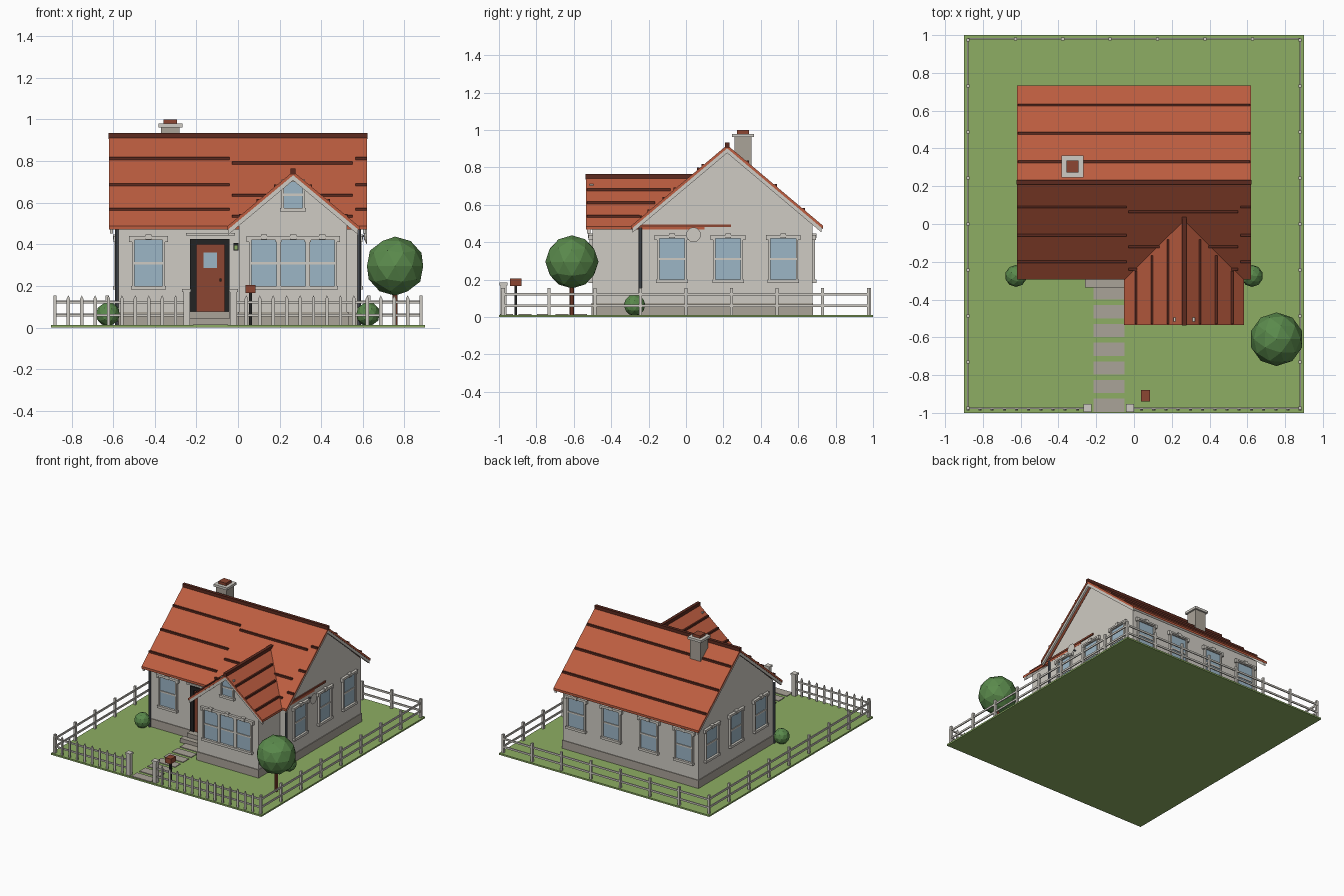
import bpy, bmesh, math
from mathutils import Matrix, Vector

if "Cube" in bpy.data.objects:
    bpy.data.objects.remove(bpy.data.objects["Cube"])


def material(name, hexcol):
    m = bpy.data.materials.new(name)
    c = [int(hexcol[i:i + 2], 16) / 255 for i in (0, 2, 4)]
    m.diffuse_color = [((v + 0.055) / 1.055) ** 2.4 if v > 0.04 else v / 12.92 for v in c] + [1]
    m.use_nodes = True
    m.node_tree.nodes["Principled BSDF"].inputs["Base Color"].default_value = m.diffuse_color
    return m


WALL = material("plaster", "cfcbc3")
STONE = material("stone", "aaa398")
ROOF = material("roof_red", "bd5d40")
BROWN = material("dark_brown_red", "5c2a1f")
DOOR = material("door_red", "8c4632")
GLASS = material("glass", "9cb6c6")
GRASS = material("grass", "8dae63")
LEAF = material("leaf_green", "5a8a4c")
BLACK = material("black", "232323")
SLATE = material("slate", "5a6068")


def finish(bm, name, mat):
    bmesh.ops.recalc_face_normals(bm, faces=bm.faces)
    me = bpy.data.meshes.new(name)
    bm.to_mesh(me)
    bm.free()
    me.materials.append(mat)
    ob = bpy.data.objects.new(name, me)
    bpy.context.collection.objects.link(ob)
    return ob


def boxes(name, mat, items, M=Matrix()):
    """Boxes given as (x0, x1, y0, y1, z0, z1), joined into one object."""
    bm = bmesh.new()
    for x0, x1, y0, y1, z0, z1 in items:
        T = Matrix.Translation(((x0 + x1) / 2, (y0 + y1) / 2, (z0 + z1) / 2))
        S = Matrix.Diagonal((x1 - x0, y1 - y0, z1 - z0, 1))
        bmesh.ops.create_cube(bm, size=1, matrix=M @ T @ S)
    return finish(bm, name, mat)


def prism(name, mat, profile, a0, a1, axis):
    """Profile of (u, z) pushed along x or y."""
    bm = bmesh.new()
    def place(u, z, a):
        return (a, u, z) if axis == "x" else (u, a, z)
    f = bm.faces.new([bm.verts.new(place(u, z, a0)) for u, z in profile])
    r = bmesh.ops.extrude_face_region(bm, geom=[f])
    d = Vector(place(0, 0, a1 - a0))
    bmesh.ops.translate(bm, vec=d, verts=[v for v in r["geom"] if isinstance(v, bmesh.types.BMVert)])
    return finish(bm, name, mat)


def chevron(c, half, top, eave, t):
    return [(c - half, eave), (c, top), (c + half, eave),
            (c + half, eave - t), (c, top - t), (c - half, eave - t)]


def cylinder(name, mat, r, p, depth, M=Matrix(), seg=8, r2=None):
    bm = bmesh.new()
    bmesh.ops.create_cone(bm, cap_ends=True, segments=seg, radius1=r, radius2=r if r2 is None else r2,
                          depth=depth, matrix=Matrix.Translation(p) @ M)
    return finish(bm, name, mat)


def ball(name, r, p):
    bm = bmesh.new()
    bmesh.ops.create_icosphere(bm, subdivisions=2, radius=r, matrix=Matrix.Translation(p))
    return finish(bm, name, LEAF)


def window(name, x, y, angle, w=0.135, z0=0.2, z1=0.42, lintel=True):
    M = Matrix.Translation((x, y, 0)) @ Matrix.Rotation(angle, 4, "Z")
    h, f, zm = w / 2, 0.012, (z0 + z1) / 2
    bars = [(-h - f, -h, -0.015, 0.005, z0 - f, z1 + f), (h, h + f, -0.015, 0.005, z0 - f, z1 + f),
            (-h, h, -0.015, 0.005, z1, z1 + f), (-h - f - 0.005, h + f + 0.005, -0.022, 0.005, z0 - 0.018, z0),
            (-h, h, -0.01, 0.005, zm - 0.006, zm + 0.006)]
    if lintel:
        e = h + 0.02
        bars += [(-e, e, -0.02, 0.005, z1 + 0.008, z1 + 0.02),
                 (-0.015, 0.015, -0.024, 0.005, z1 + 0.003, z1 + 0.028)]
        bars += [(s * e - 0.012, s * e + 0.006, -0.02, 0.005, z1 - 0.008, z1 + 0.02) if s > 0 else
                 (-e - 0.006, -e + 0.012, -0.02, 0.005, z1 - 0.008, z1 + 0.02) for s in (-1, 1)]
    boxes(name + "_frame", WALL, bars, M)
    boxes(name + "_glass", GLASS, [(-h, h, -0.005, 0.002, z0, z1)], M)


# Lawn and path
boxes("lawn", GRASS, [(-0.9, 0.9, -1, 1, 0, 0.012)])
boxes("path_slabs", STONE, [(-0.215, -0.05, -0.995 + 0.099 * i, -0.925 + 0.099 * i, 0.01, 0.017) for i in range(7)])

# House body and front wing
RY, RZ, WX = 0.22, 0.92, 0.265
prism("main_walls", WALL, [(-0.235, 0.01), (0.675, 0.01), (0.675, 0.5), (RY, 0.89), (-0.235, 0.5)], -0.578, 0.578, "x")
prism("wing_walls", WALL, [(0.005, 0.01), (0.525, 0.01), (0.525, 0.5), (WX, 0.725), (0.005, 0.5)], -0.5, -0.2, "y")
boxes("plinth", STONE, [(-0.583, 0.583, -0.24, 0.68, 0.01, 0.075), (0, 0.53, -0.506, -0.23, 0.01, 0.075)])

# Roofs with verge boards
prism("main_roof", ROOF, chevron(RY, 0.513, RZ, 0.488, 0.018), -0.62, 0.62, "x")
prism("wing_roof", ROOF, chevron(WX, 0.318, 0.75, 0.485, 0.018), -0.535, 0.1, "y")
for s in (-1, 1):
    prism("main_verge_board", WALL, chevron(RY, 0.505, RZ - 0.015, 0.48, 0.028), s * 0.6, s * 0.615, "x")
prism("wing_verge_board", WALL, chevron(WX, 0.312, 0.737, 0.476, 0.03), -0.528, -0.51, "y")
boxes("main_ridge_cap", BROWN, [(-0.622, 0.622, RY - 0.012, RY + 0.012, 0.905, 0.934)])
boxes("wing_ridge_cap", BROWN, [(WX - 0.012, WX + 0.012, -0.537, 0.04, 0.735, 0.765)])


# Roof battens
def mz(y):
    return RZ - abs(y - RY) * 0.842


def wz(x):
    return 0.75 - abs(x - WX) * 0.833


rows = [(-0.62, -0.04, y) for y in (0.09, -0.06, -0.2)]
rows += [(0.565, 0.62, y) for y in (0.09, -0.06, -0.2)]
rows += [(-0.03, 0.55, y) for y in (0.065, -0.12, -0.24)]
rows += [(-0.615, 0.615, y) for y in (0.33, 0.48, 0.63)]
boxes("main_roof_battens", BROWN,
      [(a, b, y - 0.006, y + 0.006, mz(y) - 0.008, mz(y) + 0.009) for a, b, y in rows])
cols = [WX + s * d for s in (-1, 1) for d in (0.085, 0.17, 0.255)]
boxes("wing_roof_battens", BROWN, [(x - 0.006, x + 0.006, -0.53, RY - 0.22 - abs(x - WX) * 0.98,
                                    wz(x) - 0.008, wz(x) + 0.009) for x in cols])
boxes("side_eave_strip", DOOR, [(0.57, 0.586, -0.28, 0.24, 0.482, 0.496)])

# Chimney
boxes("chimney_stack", STONE, [(-0.37, -0.28, 0.26, 0.35, 0.75, 0.965)])
boxes("chimney_cap", WALL, [(-0.383, -0.267, 0.247, 0.363, 0.962, 0.98)])
boxes("chimney_pot", DOOR, [(-0.357, -0.293, 0.273, 0.337, 0.98, 1.0)])

# Windows
window("front_window", -0.43, -0.235, 0)
for x in (0.125, 0.265, 0.405):
    window("bay_window", x, -0.5, 0, w=0.118)
window("gable_window", WX, -0.5, 0, w=0.09, z0=0.575, z1=0.7, lintel=False)
for y in (-0.075, 0.225, 0.52):
    window("right_window", 0.578, y, math.pi / 2)
    window("left_window", -0.578, y, -math.pi / 2)
for x in (-0.46, -0.16, 0.16, 0.46):
    window("back_window", x, 0.675, math.pi)

# Front door, canopy, lamp and steps
boxes("door_frame", BLACK, [(-0.23, -0.2, -0.255, -0.23, 0.075, 0.425), (-0.065, -0.04, -0.255, -0.23, 0.075, 0.425),
                            (-0.2, -0.065, -0.255, -0.23, 0.398, 0.425)])
boxes("door", DOOR, [(-0.2, -0.065, -0.245, -0.23, 0.075, 0.398)])
boxes("door_glass", GLASS, [(-0.167, -0.1, -0.25, -0.244, 0.287, 0.36)])
boxes("door_handle", BLACK, [(-0.09, -0.08, -0.256, -0.244, 0.22, 0.235)])
boxes("door_canopy", WALL, [(-0.25, -0.015, -0.275, -0.23, 0.442, 0.455)])
boxes("wall_lamp", BLACK, [(-0.022, 0.002, -0.265, -0.235, 0.37, 0.405)])
boxes("lamp_light", GRASS, [(-0.018, -0.002, -0.268, -0.264, 0.376, 0.395)])
boxes("door_steps", STONE, [(-0.23, -0.04, -0.295, -0.23, 0.01, 0.078), (-0.26, -0.035, -0.335, -0.29, 0.01, 0.045)])

# Downpipes and dish
for s in (-1, 1):
    cylinder("downpipe", SLATE, 0.009, (s * 0.583, -0.245, 0.245), 0.47)
cylinder("dish", WALL, 0.015, (0.612, 0.04, 0.44), 0.014, Matrix.Rotation(math.pi / 2, 4, "Y"), 12, 0.04)
boxes("dish_arm", SLATE, [(0.57, 0.61, 0.036, 0.044, 0.436, 0.444)])

# Rail fence on sides and back
posts = [(s * 0.88, -0.975 + 0.2437 * i) for s in (-1, 1) for i in range(9)]
posts += [(-0.88 + 0.2514 * i, 0.98) for i in range(1, 7)]
boxes("fence_posts", WALL, [(x - 0.008, x + 0.008, y - 0.008, y + 0.008, 0.01, 0.155) for x, y in posts])
rails = []
for z in (0.06, 0.122):
    rails += [(s * 0.88 - 0.004, s * 0.88 + 0.004, -0.98, 0.98, z - 0.007, z + 0.007) for s in (-1, 1)]
    rails += [(-0.88, 0.88, 0.976, 0.984, z - 0.007, z + 0.007)]
    rails += [(a, b, -0.98, -0.972, z - 0.006, z + 0.006) for a, b in ((-0.88, -0.25), (-0.02, 0.88))]
boxes("fence_rails", WALL, rails)

# Pointed pickets and gate pillars at the front
for a, b, n in ((-0.88, -0.3, 10), (0.04, 0.88, 14)):
    for i in range(n):
        x = a + (b - a) * i / (n - 1)
        prism("picket", WALL, [(x - 0.008, 0.01), (x + 0.008, 0.01), (x + 0.008, 0.138), (x, 0.155), (x - 0.008, 0.138)],
              -0.988, -0.979, "y")
for x in (-0.247, -0.022):
    boxes("gate_pillar", WALL, [(x - 0.016, x + 0.016, -0.991, -0.959, 0.01, 0.17),
                                (x - 0.021, x + 0.021, -0.996, -0.954, 0.17, 0.184)])

# Letter box
boxes("letter_box_post", BLACK, [(0.053, 0.067, -0.917, -0.903, 0.01, 0.165)])
boxes("letter_box", DOOR, [(0.036, 0.084, -0.94, -0.88, 0.165, 0.205)])

# Tree and bushes
cylinder("tree_trunk", DOOR, 0.012, (0.755, -0.61, 0.1), 0.18)
ball("tree_crown", 0.142, (0.755, -0.61, 0.295))
for s in (-1, 1):
    ball("bush", 0.058, (s * 0.625, -0.275, 0.064))
